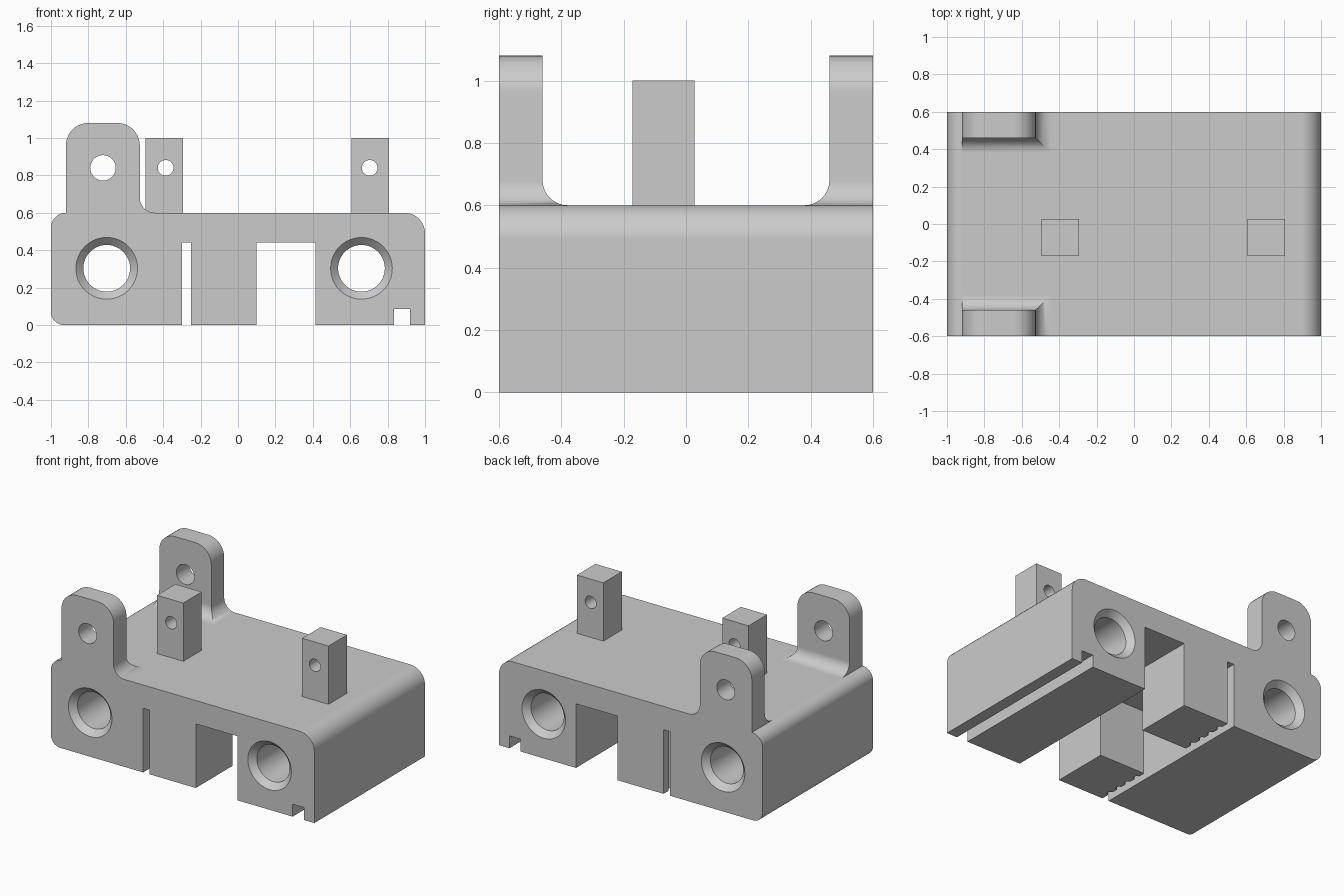
import bpy, bmesh
from math import sin, cos, pi, radians
from mathutils import Vector

cube = bpy.data.objects.get("Cube")
if cube:
    bpy.data.objects.remove(cube, do_unlink=True)

grey = bpy.data.materials.new("plain_grey")
grey.use_nodes = True
grey.diffuse_color = (0.6, 0.6, 0.6, 1)
grey.node_tree.nodes["Principled BSDF"].inputs["Base Color"].default_value = (0.6, 0.6, 0.6, 1)

TOP = 0.6      # top of the body
HALF = 0.6     # half depth of the body
SLOT = 0.44    # ceiling of the slots


def finish(name, bm):
    bmesh.ops.recalc_face_normals(bm, faces=bm.faces)
    mesh = bpy.data.meshes.new(name)
    bm.to_mesh(mesh)
    bm.free()
    ob = bpy.data.objects.new(name, mesh)
    bpy.context.collection.objects.link(ob)
    mesh.materials.append(grey)
    return ob


def loft(name, rings, bevel=None):
    """Solid skinned through rings of equal point count."""
    bm = bmesh.new()
    rows = [[bm.verts.new(p) for p in ring] for ring in rings]
    n = len(rows[0])
    for a, b in zip(rows, rows[1:]):
        for i in range(n):
            j = (i + 1) % n
            bm.faces.new((a[i], a[j], b[j], b[i]))
    bm.faces.new(rows[0])
    bm.faces.new(rows[-1])
    if bevel:
        bevel(bm)
    return finish(name, bm)


def box(name, x0, x1, y0, y1, z0, z1):
    return loft(name, [[(x0, y0, z), (x1, y0, z), (x1, y1, z), (x0, y1, z)] for z in (z0, z1)])


def bore(name, x, z, stations, n=48):
    """Round solid along y through (y, radius) stations."""
    return loft(name, [[(x + r * cos(2 * pi * i / n), y, z + r * sin(2 * pi * i / n))
                        for i in range(n)] for y, r in stations])


def combine(target, other, operation):
    other.hide_render = True
    mod = target.modifiers.new("join", "BOOLEAN")
    mod.operation, mod.solver, mod.object = operation, "EXACT", other
    bpy.context.view_layer.objects.active = target
    bpy.ops.object.modifier_apply(modifier=mod.name)
    bpy.data.objects.remove(other, do_unlink=True)


def arc(cx, cz, r, start, steps=10):
    """Quarter arc, clockwise from the start angle in degrees."""
    return [(cx + r * cos(radians(start - 90 * i / steps)),
             cz + r * sin(radians(start - 90 * i / steps))) for i in range(steps + 1)]


# Body: front outline with rounded corners, slots and notch, swept through the depth
outline = arc(-0.93, 0.07, 0.07, 270) + arc(-0.92, TOP - 0.08, 0.08, 180)
outline += arc(0.89, TOP - 0.11, 0.11, 90) + [(1, 0)]
for x0, x1, h in ((0.835, 0.92, 0.085), (0.1, 0.415, SLOT), (-0.3, -0.25, SLOT)):
    outline += [(x1, 0), (x1, h), (x0, h), (x0, 0)]
body = loft("body", [[(x, y, z) for x, z in outline] for y in (-HALF, HALF)])

# Two ears with a flared fillet at the foot and rounded upper corners
EAR_L, EAR_R, EAR_T, EAR_TOP, FIL = -0.92, -0.525, 0.14, 1.08, 0.08


def round_top(bm):
    edges = [e for e in bm.edges
             if all(v.co.z > EAR_TOP - 0.001 for v in e.verts)
             and abs(e.verts[0].co.x - e.verts[1].co.x) < 0.001]
    bmesh.ops.bevel(bm, geom=edges, offset=0.12, segments=10, profile=0.5, affect="EDGES")


for side in (-1, 1):
    levels = [(FIL, TOP - 0.08)]
    for i in range(9):
        a = pi / 2 * i / 8
        levels.append((FIL * (1 - sin(a)), TOP + FIL * (1 - cos(a))))
    levels.append((0, EAR_TOP))
    rings = []
    for d, z in levels:
        outer, inner = side * HALF, side * (HALF - EAR_T - d)
        rings.append([(EAR_L, outer, z), (EAR_R + d, outer, z),
                      (EAR_R + d, inner, z), (EAR_L, inner, z)])
    combine(body, loft("ear", rings, round_top), "UNION")
combine(body, bore("ear_hole", -0.722, 0.84, [(-0.8, 0.068), (0.8, 0.068)]), "DIFFERENCE")

# Chamfered rod bores through the full depth
for x in (-0.702, 0.66):
    stations = [(-0.65, 0.215), (-0.56, 0.125), (0.56, 0.125), (0.65, 0.215)]
    combine(body, bore("rod_bore", x, 0.303, stations), "DIFFERENCE")

# Gap between the front and back centre pillars
combine(body, box("pillar_gap", -0.275, 0.2, -0.2, 0.2, -0.1, SLOT), "DIFFERENCE")

# Vertical belt grooves in the slot wall of both pillars
for side in (-1, 1):
    for k in range(4):
        y = side * (0.27 + 0.085 * k)
        ring = [(-0.25 + 0.022 * cos(pi * i / 6), y + 0.022 * sin(pi * i / 6)) for i in range(12)]
        groove = loft("belt_groove", [[(px, py, z) for px, py in ring] for z in (-0.1, SLOT)])
        combine(body, groove, "DIFFERENCE")

# Two square posts with cross holes
parts = [body]
for name, x0, hole_x in (("right_post", -0.495, -0.387), ("left_post", 0.608, 0.704)):
    post = box(name, x0, x0 + 0.2, -0.172, 0.028, TOP - 0.02, 1.0)
    combine(post, bore("post_hole", hole_x, 0.84, [(-0.4, 0.042), (0.4, 0.042)], 32), "DIFFERENCE")
    parts.append(post)

# Smooth curved faces, keep corners crisp
for ob in parts:
    bpy.ops.object.select_all(action="DESELECT")
    ob.select_set(True)
    bpy.context.view_layer.objects.active = ob
    bpy.ops.object.shade_smooth_by_angle(angle=radians(30))
    weighted = ob.modifiers.new("flat_shading", "WEIGHTED_NORMAL")
    weighted.keep_sharp = True
